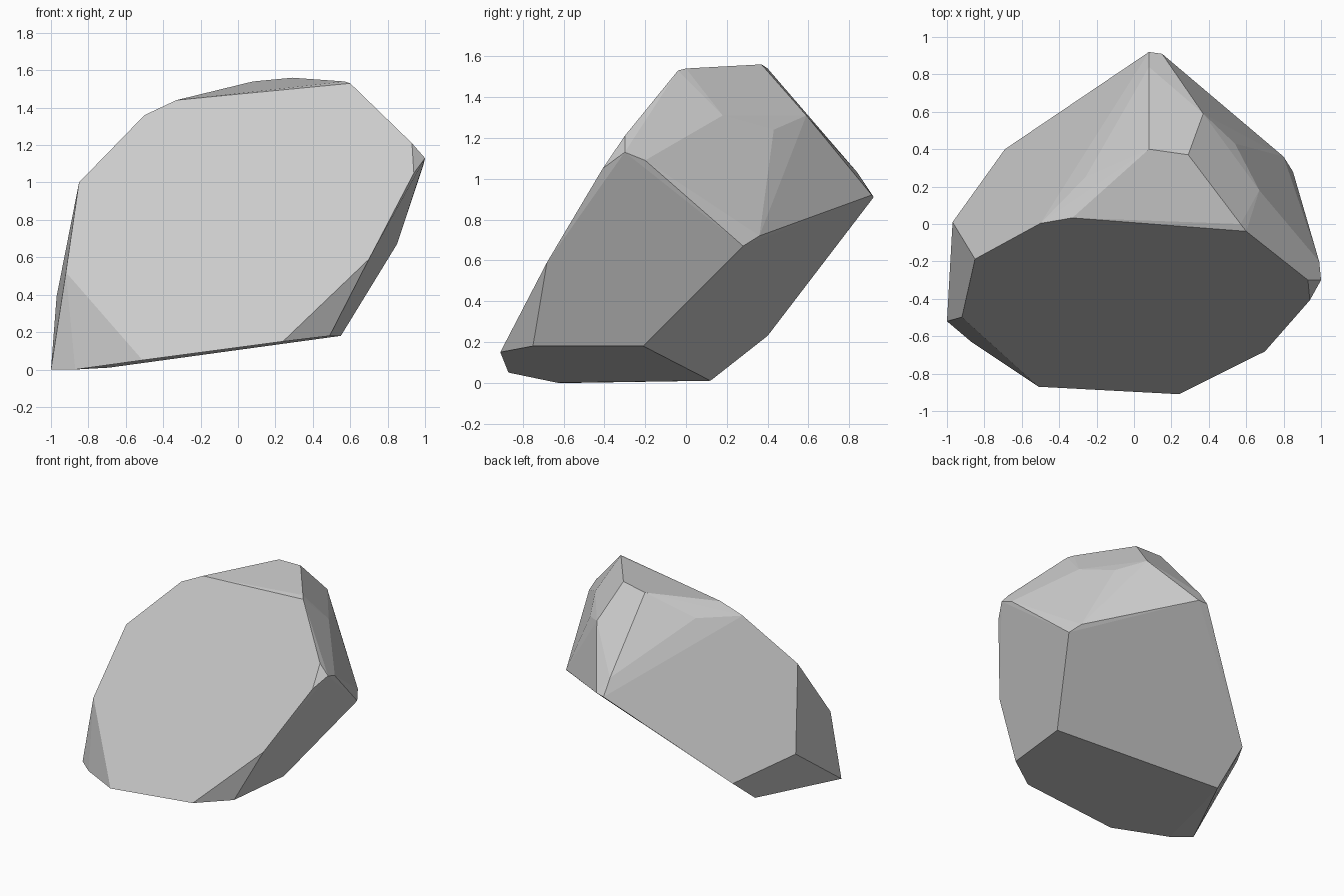
import bpy
import bmesh
from math import radians
from mathutils import Vector

# Remove the default cube only
default_cube = bpy.data.objects.get("Cube")
if default_cube:
    bpy.data.objects.remove(default_cube, do_unlink=True)


def flat_material(name, value):
    """Plain grey material, visible in viewport and render."""
    material = bpy.data.materials.new(name)
    colour = (value, value, value, 1.0)
    material.use_nodes = True
    material.diffuse_color = colour
    shader = material.node_tree.nodes["Principled BSDF"]
    shader.inputs["Base Color"].default_value = colour
    shader.inputs["Roughness"].default_value = 0.9
    return material


def chiselled_rock(name, corner_groups, material, flatness):
    """Wrap the corner points in a convex skin and merge nearly flat facets."""
    bm = bmesh.new()
    for group in corner_groups:
        for corner in group:
            bm.verts.new(Vector(corner))
    hull = bmesh.ops.convex_hull(bm, input=bm.verts[:], use_existing_faces=False)
    loose = {e for e in hull["geom_interior"] + hull["geom_unused"]
             if isinstance(e, bmesh.types.BMVert)}
    bmesh.ops.delete(bm, geom=list(loose), context="VERTS")
    bmesh.ops.dissolve_limit(bm, angle_limit=flatness, use_dissolve_boundaries=False,
                             verts=bm.verts[:], edges=bm.edges[:])
    bmesh.ops.recalc_face_normals(bm, faces=bm.faces[:])
    for face in bm.faces:
        face.smooth = False
    mesh = bpy.data.meshes.new(name)
    bm.to_mesh(mesh)
    bm.free()
    mesh.materials.append(material)
    rock = bpy.data.objects.new(name, mesh)
    bpy.context.scene.collection.objects.link(rock)
    return rock


# Rim of the big slanted front facet; its corners share one plane
def on_front(x, z):
    return (x, -0.976 - 0.142 * x + 0.668 * z, z)


front_rim = [on_front(x, z) for x, z in (
    (0.24, 0.15), (0.7, 0.59), (0.94, 1.05), (0.93, 1.21), (0.6, 1.53),
    (-0.33, 1.44), (-0.5, 1.36), (-0.85, 1.0), (-0.92, 0.52), (-0.51, 0.05))]

# Corners around the underside
base_rim = [(-1, -0.52, 0), (-0.87, -0.63, 0), (0.49, -0.75, 0.18),
            (0.55, -0.21, 0.18), (-0.69, 0.12, 0.01)]

# Corners along the right flank
right_rim = [(1, -0.3, 1.13), (0.99, -0.2, 1.09), (0.85, 0.28, 0.67),
             (0.8, 0.36, 0.72)]

# Corners along the back and left flank
back_rim = [(-0.97, 0.01, 0.39), (-0.69, 0.4, 0.23), (0.08, 0.92, 0.91),
            (0.15, 0.91, 0.92), (0.08, 0.84, 1.03)]

# Corners of the sloping top
crown = [(0.29, 0.37, 1.56), (0.08, 0.4, 1.54), (0.57, 0, 1.54),
         (0.37, 0.59, 1.31), (0.54, 0.43, 1.24), (0.67, 0.18, 1.31),
         (-0.26, 0.25, 1.37), (0.03, 0.68, 1.15)]

stone_grey = flat_material("stone_grey", 0.6)
chiselled_rock("rock", [front_rim, base_rim, right_rim, back_rim, crown],
               stone_grey, radians(4))
